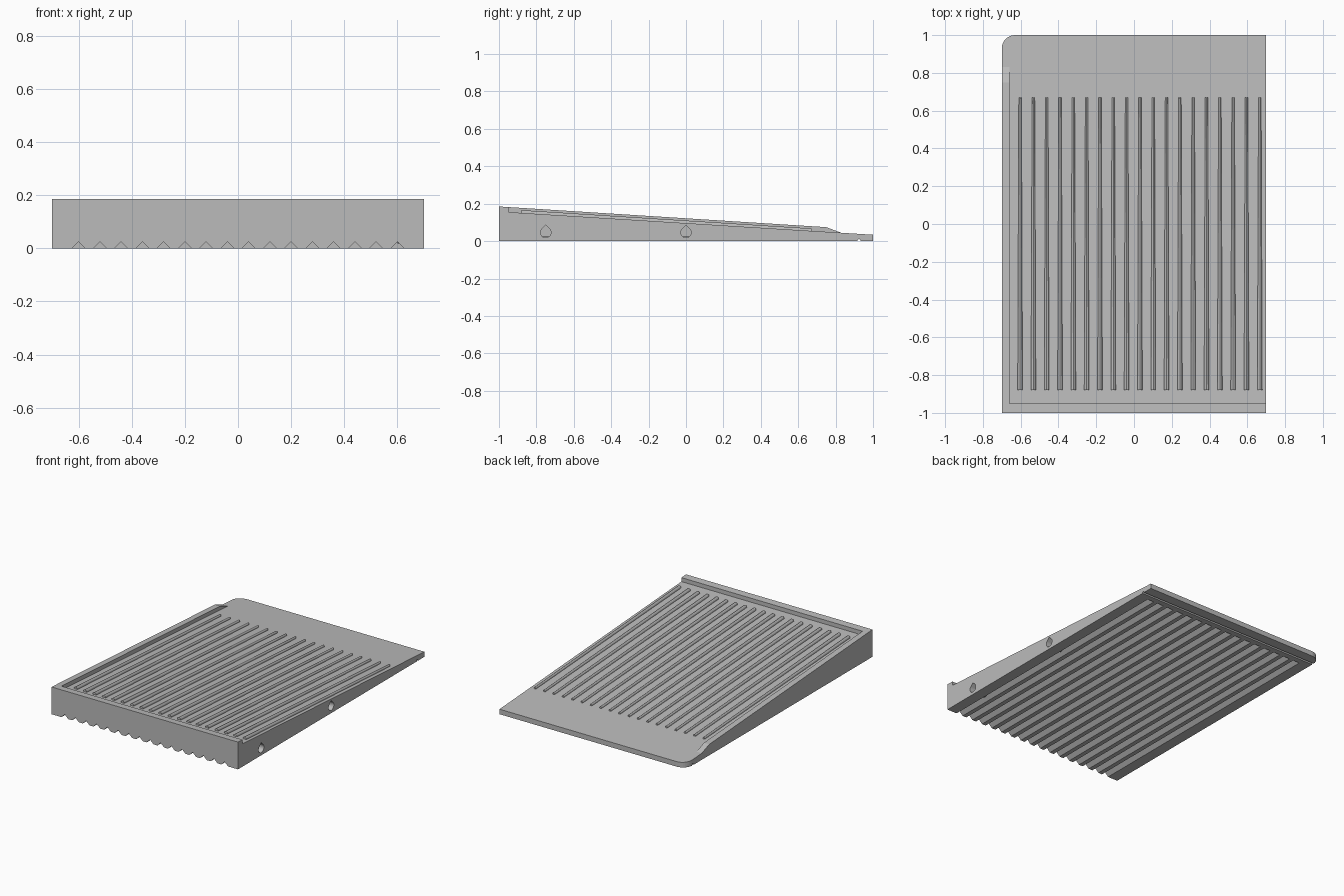
import bpy, bmesh, math

cube = bpy.data.objects.get("Cube")
if cube:
    bpy.data.objects.remove(cube, do_unlink=True)

grey = bpy.data.materials.new("plain grey")
grey.use_nodes = True
grey.diffuse_color = (0.5, 0.5, 0.5, 1)
grey.node_tree.nodes["Principled BSDF"].inputs["Base Color"].default_value = (0.5, 0.5, 0.5, 1)

HALF_W = 0.7
LIP_Y = -0.95


def deck_z(y):
    """Height of the sloping deck."""
    return 0.155 - 0.062 * (y - LIP_Y)


def loft(bm, start, end):
    """Solid between two matching rings of points."""
    a = [bm.verts.new(p) for p in start]
    b = [bm.verts.new(p) for p in end]
    bm.faces.new(a)
    bm.faces.new(b[::-1])
    for i in range(len(a)):
        j = (i + 1) % len(a)
        bm.faces.new((a[j], a[i], b[i], b[j]))


def along_x(bm, profile, x0, x1):
    loft(bm, [(x0, y, z) for y, z in profile], [(x1, y, z) for y, z in profile])


def finish(name, bm):
    bmesh.ops.recalc_face_normals(bm, faces=bm.faces)
    mesh = bpy.data.meshes.new(name)
    bm.to_mesh(mesh)
    bm.free()
    mesh.materials.append(grey)
    obj = bpy.data.objects.new(name, mesh)
    bpy.context.collection.objects.link(obj)
    return obj


# Wedge body with a raised front lip and one rounded back corner
bm = bmesh.new()
along_x(bm, [(-1, 0), (1, 0), (1, deck_z(1)), (LIP_Y, deck_z(LIP_Y)),
             (LIP_Y, 0.182), (-1, 0.185)], -HALF_W, HALF_W)
corner = [e for e in bm.edges
          if all(v.co.x < -0.6 and v.co.y > 0.9 for v in e.verts)]
bmesh.ops.bevel(bm, geom=corner, offset=0.07, segments=8, profile=0.5, affect='EDGES')
body = finish("wedge_body", bm)

# Cutter: V grooves under the body, open at the front
bm = bmesh.new()
for i in range(16):
    x = -0.6 + 0.08 * i
    ring = [(x - 0.035, -0.01), (x + 0.035, -0.01), (x, 0.025)]
    loft(bm, [(px, -1.1, z) for px, z in ring], [(px, 0.88, z) for px, z in ring])

# Cutter: small cross groove near the back edge
circle = [math.tau * i / 12 for i in range(12)]
along_x(bm, [(0.925 + 0.008 * math.cos(a), 0.003 + 0.008 * math.sin(a)) for a in circle],
        -0.8, 0.8)

# Cutter: teardrop sockets in the left side
for y in (-0.75, 0):
    arc = [math.radians(135 + 270 * i / 20) for i in range(21)]
    drop = [(y + 0.028 * math.cos(a), 0.046 + 0.028 * math.sin(a)) for a in arc]
    along_x(bm, drop + [(y, 0.086)], HALF_W - 0.1, HALF_W + 0.1)
cutter = finish("cutter", bm)
cutter.hide_render = True

mod = body.modifiers.new("cuts", 'BOOLEAN')
mod.operation = 'DIFFERENCE'
mod.solver = 'EXACT'
mod.object = cutter
graph = bpy.context.evaluated_depsgraph_get()
cut_mesh = bpy.data.meshes.new_from_object(body.evaluated_get(graph))
body.modifiers.clear()
body.data = cut_mesh
bpy.data.objects.remove(cutter, do_unlink=True)

# Side rail with a ramped back end
bm = bmesh.new()
along_x(bm, [(LIP_Y, deck_z(LIP_Y)), (0.83, deck_z(0.83)),
             (0.75, deck_z(0.75) + 0.025), (LIP_Y, 0.182)], -HALF_W, -0.66)
finish("side_rail", bm)

# Slim rounded ribs, narrowing towards the back
bm = bmesh.new()


def rib_ring(x, y, half, height):
    arch = [math.pi * i / 6 for i in range(7)]
    top = [(x + half * math.cos(a), y, deck_z(y) + height * math.sin(a)) for a in arch]
    return [(x + half, y, deck_z(y) - 0.005)] + top + [(x - half, y, deck_z(y) - 0.005)]


for i in range(19):
    x = -0.603 + 0.0705 * i
    loft(bm, rib_ring(x, -0.88, 0.013, 0.015), rib_ring(x, 0.67, 0.007, 0.013))
finish("deck_ribs", bm)
